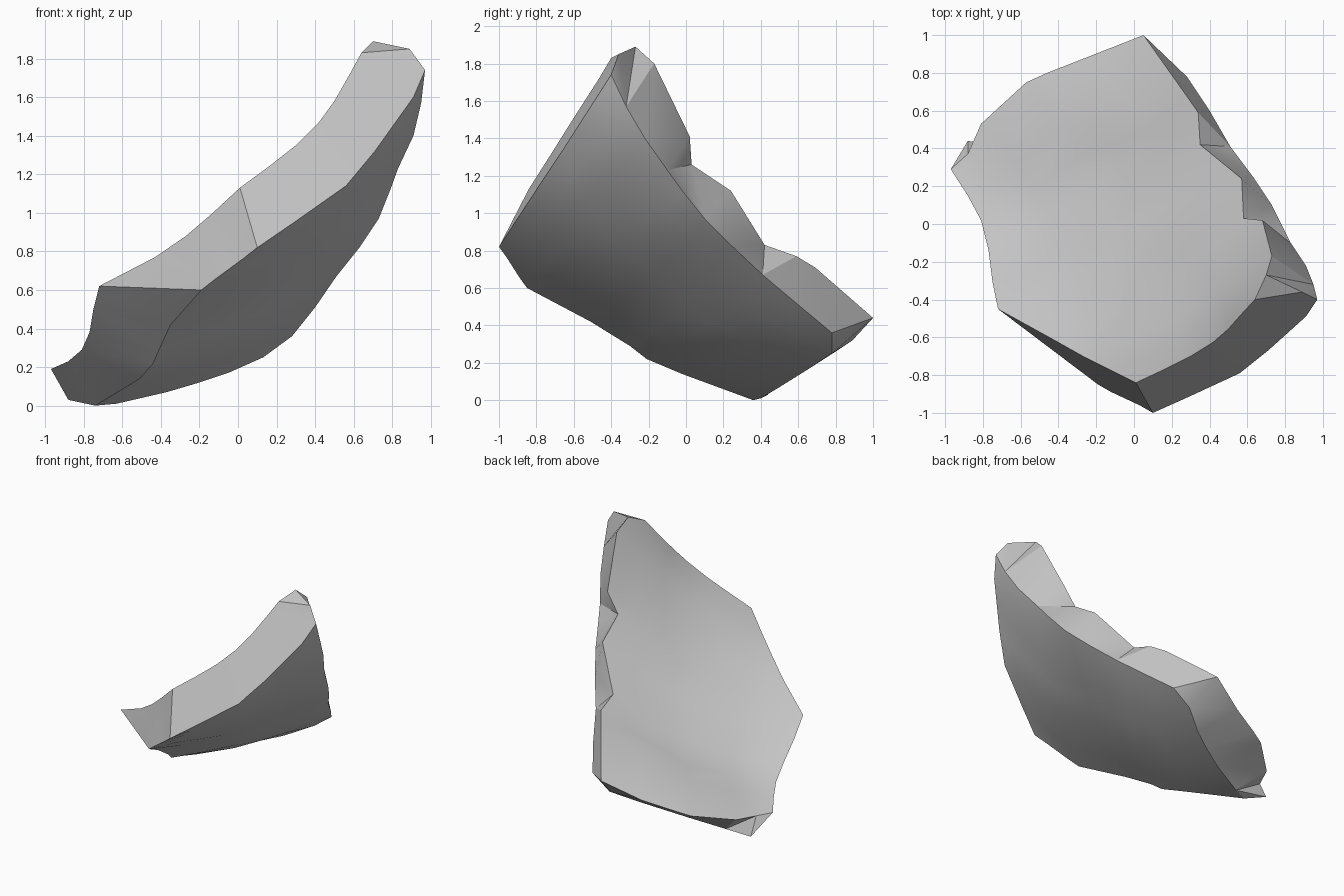
import bpy
import bmesh
import math
from mathutils import Vector

default_cube = bpy.data.objects.get("Cube")
if default_cube:
    bpy.data.objects.remove(default_cube, do_unlink=True)


def path(*points):
    """Turn coordinate triples into vectors."""
    return [Vector(p) for p in points]


def curved_patch(front, back, left, right, bulge):
    """Blend a grid of positions between four boundary curves (Coons patch)."""
    columns, rows = len(front) - 1, len(left) - 1
    grid = []
    for j in range(rows + 1):
        v = j / rows
        line = []
        for i in range(columns + 1):
            u = i / columns
            across = left[j].lerp(right[j], u)
            along = front[i].lerp(back[i], v)
            corners = front[0].lerp(front[-1], u).lerp(back[0].lerp(back[-1], u), v)
            swell = math.sin(math.pi * u) * math.sin(math.pi * v)
            line.append(across + along - corners + bulge * swell)
        grid.append(line)
    return grid


def add_grid(bm, grid):
    """Add a sheet of faces and return its vertices."""
    verts = [[bm.verts.new(p) for p in line] for line in grid]
    for low, high in zip(verts, verts[1:]):
        for i in range(len(low) - 1):
            bm.faces.new((low[i], low[i + 1], high[i + 1], high[i]))
    return verts


def border(verts):
    """The four border runs of a sheet, in order front, back, left, right."""
    return (verts[0], verts[-1], [r[0] for r in verts], [r[-1] for r in verts])


def chip(bm, face, tip):
    """Break a rim face into a pointed chip whose tip is given."""
    result = bmesh.ops.poke(bm, faces=[face])
    result["verts"][0].co = Vector(tip)


# Broken edges of the hollow inner side
inner_front = path((.01, -.84, 1.13), (.16, -.77, 1.24), (.3, -.7, 1.35),
                   (.42, -.625, 1.47), (.5, -.555, 1.58), (.58, -.465, 1.72),
                   (.64, -.4, 1.83))
inner_back = path((-.97, .29, .19), (-.88, .37, .17), (-.81, .53, .18),
                  (-.57, .75, .23), (-.46, .8, .26), (-.23, .89, .32),
                  (.05, 1, .44))
inner_left = path((.01, -.84, 1.13), (-.13, -.77, 1), (-.27, -.7, .88),
                  (-.43, -.61, .77), (-.72, -.45, .62), (-.75, -.3, .5),
                  (-.77, -.14, .38), (-.81, .02, .29), (-.88, .15, .23),
                  (-.97, .29, .19))
inner_right = path((.64, -.4, 1.83), (.7, -.27, 1.89), (.73, -.17, 1.8),
                   (.68, .02, 1.41), (.58, .03, 1.26), (.57, .24, 1.12),
                   (.35, .42, .83), (.34, .59, .77), (.27, .69, .71),
                   (.05, 1, .44))

# Broken edges of the rounded outer side
outer_front = path((.1, -1, .82), (.29, -.915, .95), (.56, -.79, 1.14),
                   (.71, -.67, 1.32), (.81, -.58, 1.46), (.91, -.49, 1.6),
                   (.97, -.4, 1.74))
outer_back = path((-.74, .36, 0), (-.63, .4, .01), (-.37, .5, .07),
                  (-.2, .58, .12), (-.05, .66, .17), (.13, .78, .25),
                  (.28, .78, .36))
outer_left = path((.1, -1, .82), (.03, -.96, .765), (-.045, -.925, .71),
                  (-.12, -.89, .655), (-.19, -.85, .6), (-.35, -.51, .42),
                  (-.41, -.3, .29), (-.44, -.21, .22), (-.51, -.02, .14),
                  (-.74, .36, 0))
outer_right = path((.97, -.4, 1.74), (.95, -.32, 1.57), (.91, -.22, 1.4),
                   (.83, -.1, 1.23), (.79, -.02, 1.12), (.73, .1, .97),
                   (.63, .25, .82), (.51, .41, .67), (.4, .6, .51),
                   (.28, .78, .36))

# Inner and outer sheets
hollow = Vector((.61, -.25, -.75)) * .09
bm = bmesh.new()
inner = add_grid(bm, curved_patch(inner_front, inner_back, inner_left,
                                  inner_right, hollow))
outer = add_grid(bm, curved_patch(outer_front, outer_back, outer_left,
                                  outer_right, Vector()))

# Broken rim joining the two sheets
rims = []
for inside, outside in zip(border(inner), border(outer)):
    rims.append([bm.faces.new((inside[i], inside[i + 1], outside[i + 1], outside[i]))
                 for i in range(len(inside) - 1)])

# Chipped corners at the high end and the low end
front_rim, back_rim, left_rim, right_rim = rims
chip(bm, right_rim[0], (.89, -.36, 1.85))
chip(bm, back_rim[0], (-.88, .44, .03))

# Split the twisted faces and face everything outward
bmesh.ops.triangulate(bm, faces=bm.faces[:])
bmesh.ops.recalc_face_normals(bm, faces=bm.faces[:])

mesh = bpy.data.meshes.new("curved_shard")
bm.to_mesh(mesh)
bm.free()
shard = bpy.data.objects.new("curved_shard", mesh)
bpy.context.collection.objects.link(shard)

# Smooth sheets with crisp breaks
mesh.shade_smooth()
mesh.set_sharp_from_angle(angle=math.radians(30))

# Plain grey material
grey = bpy.data.materials.new("plain_grey")
grey.use_nodes = True
colour = (.55, .55, .55, 1)
grey.diffuse_color = colour
grey.node_tree.nodes["Principled BSDF"].inputs["Base Color"].default_value = colour
mesh.materials.append(grey)
